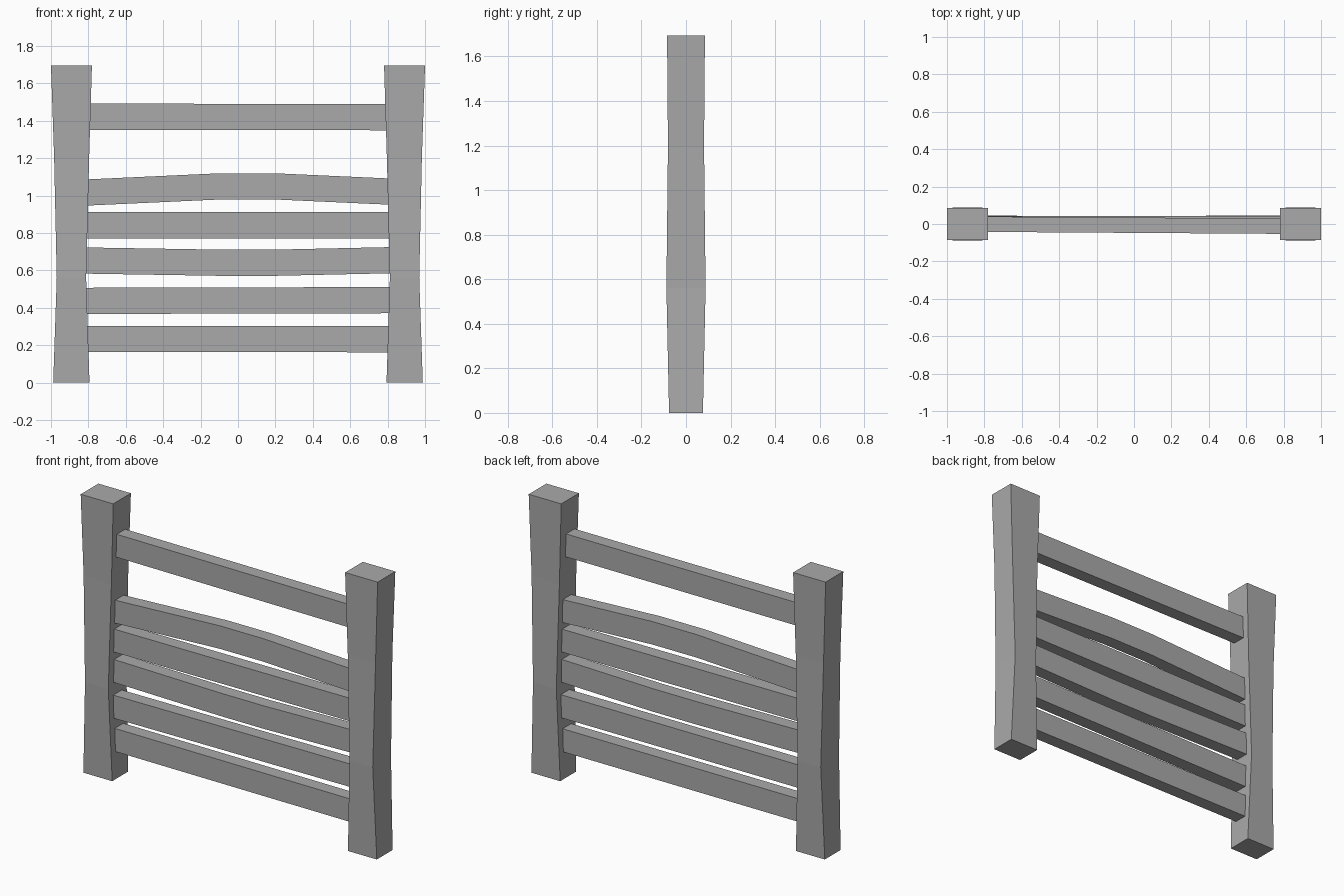
import bpy
import bmesh

cube = bpy.data.objects.get("Cube")
if cube:
    bpy.data.objects.remove(cube, do_unlink=True)

# Single flat grey
grey = bpy.data.materials.new("weathered grey")
grey.use_nodes = True
colour = (0.4, 0.4, 0.4, 1)
grey.diffuse_color = colour
grey.node_tree.nodes["Principled BSDF"].inputs["Base Color"].default_value = colour


def loft(name, rings):
    """Join a row of four-cornered sections into a closed beam."""
    bm = bmesh.new()
    loops = [[bm.verts.new(p) for p in ring] for ring in rings]
    for a, b in zip(loops, loops[1:]):
        for i in range(4):
            j = (i + 1) % 4
            bm.faces.new((a[i], a[j], b[j], b[i]))
    bm.faces.new(loops[0])
    bm.faces.new(loops[-1])
    bmesh.ops.recalc_face_normals(bm, faces=bm.faces)
    mesh = bpy.data.meshes.new(name)
    bm.to_mesh(mesh)
    bm.free()
    mesh.materials.append(grey)
    obj = bpy.data.objects.new(name, mesh)
    bpy.context.collection.objects.link(obj)
    return obj


def post(name, side):
    # height, inner x, outer x, half depth
    sections = [(0, 0.794, 0.988, 0.076), (0.56, 0.812, 0.969, 0.088),
                (1.2, 0.796, 0.983, 0.081), (1.695, 0.781, 1.0, 0.085)]
    loft(name, [[(side * x0, -d, z), (side * x1, -d, z),
                 (side * x1, d, z), (side * x0, d, z)]
                for z, x0, x1, d in sections])


def rail(name, path, y_left, y_right, height=0.14, half=0.041):
    # path holds x and underside height; the rail is slightly skewed in y
    rings = []
    for x, z in path:
        y = y_left + (y_right - y_left) * (x + 0.84) / 1.68
        rings.append([(x, y - half, z), (x, y + half, z),
                      (x, y + half, z + height), (x, y - half, z + height)])
    loft(name, rings)


# Posts, flared at the top and waisted below the middle
post("left_post", 1)
post("right_post", -1)

# Rails, ends buried in the posts
E = 0.84
rail("bottom_rail", [(-E, 0.164), (E, 0.162)], 0.004, -0.003)
rail("second_rail", [(-E, 0.367), (E, 0.371)], -0.002, 0.005)
rail("sagging_rail", [(-E, 0.583), (-0.1, 0.571), (0.2, 0.571), (E, 0.585)], 0.003, 0.0)
rail("fourth_rail", [(-E, 0.771), (E, 0.771)], -0.003, 0.004)
rail("arched_rail", [(-E, 0.945), (-0.1, 0.979), (0.2, 0.979), (E, 0.95)], 0.0, 0.003)
rail("top_rail", [(-E, 1.352), (E, 1.349)], -0.001, -0.012)
